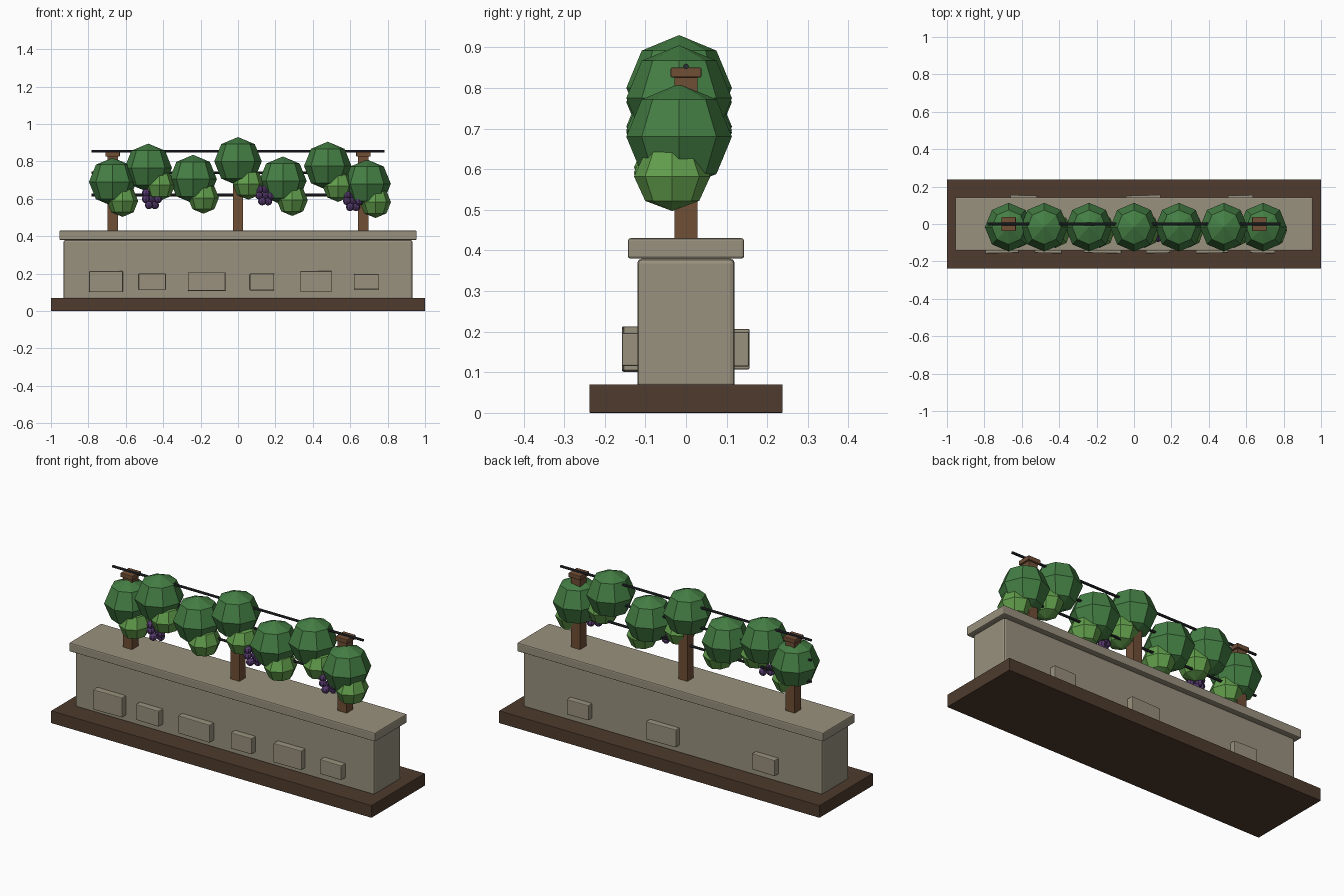
import bpy, math

if "Cube" in bpy.data.objects:
    bpy.data.objects.remove(bpy.data.objects["Cube"])


def material(name, rgb):
    m = bpy.data.materials.new(name)
    m.diffuse_color = [(c / 255 / 12.92 if c < 11 else ((c / 255 + 0.055) / 1.055) ** 2.4) for c in rgb] + [1]
    m.use_nodes = True
    m.node_tree.nodes["Principled BSDF"].inputs["Base Color"].default_value = m.diffuse_color
    return m


SOIL = material("dark soil", (78, 59, 46))
STONE = material("grey stone", (153, 145, 126))
WOOD = material("brown wood", (112, 78, 54))
WIRE = material("dark wire", (42, 45, 50))
LEAF = material("dark leaf", (68, 126, 68))
LIGHT = material("light leaf", (98, 158, 76))
GRAPE = material("purple grape", (86, 58, 110))


def finish(name, mat):
    o = bpy.context.object
    o.name = name
    o.data.materials.append(mat)
    return o


def box(name, x, y, z0, z1, w, d, mat, bevel=0.0, yaw=0.0):
    bpy.ops.mesh.primitive_cube_add(size=1, location=(x, y, (z0 + z1) / 2), rotation=(0, 0, yaw))
    o = finish(name, mat)
    o.scale = (w, d, z1 - z0)
    bpy.ops.object.transform_apply(location=False, rotation=False, scale=True)
    if bevel:
        b = o.modifiers.new("bevel", "BEVEL")
        b.width, b.segments = bevel, 2
    return o


def ball(name, loc, r, mat, seg=8, rings=4):
    bpy.ops.mesh.primitive_uv_sphere_add(segments=seg, ring_count=rings, radius=1, location=loc)
    o = finish(name, mat)
    o.scale = r
    return o


# base, wall and coping
box("soil_base", 0, 0, 0, 0.07, 2, 0.476, SOIL, 0.002)
box("wall", 0, 0, 0.06, 0.38, 1.866, 0.24, STONE, 0.012)
box("wall_cap", 0, 0, 0.38, 0.43, 1.91, 0.286, STONE, 0.006)

# protruding stones: x, z centre, width, height, yaw
for i, (x, z, w, h, a) in enumerate([(-0.706, 0.157, 0.18, 0.112, 0.02), (-0.458, 0.156, 0.145, 0.088, -0.02),
                                     (-0.167, 0.157, 0.20, 0.10, -0.02), (0.128, 0.155, 0.13, 0.09, 0.02),
                                     (0.417, 0.158, 0.173, 0.109, 0.02), (0.687, 0.156, 0.135, 0.082, -0.02)]):
    box(f"front_stone_{i}", x, -0.132, z - h / 2, z + h / 2, w, 0.048, STONE, 0.004, a)
for i, (x, z, w, h, a) in enumerate([(-0.59, 0.157, 0.145, 0.09, -0.03), (0.05, 0.157, 0.185, 0.10, 0.03),
                                     (0.57, 0.157, 0.135, 0.085, 0.02)]):
    box(f"back_stone_{i}", x, 0.130, z - h / 2, z + h / 2, w, 0.048, STONE, 0.004, a)

# trellis posts with caps
for i, x in enumerate((-0.67, 0, 0.67)):
    box(f"post_{i}", x, 0, 0.42, 0.83, 0.056, 0.056, WOOD)
    box(f"post_cap_{i}", x, 0, 0.826, 0.85, 0.076, 0.076, WOOD, 0.003)

# trellis wires
for i, z in enumerate((0.62, 0.74, 0.853)):
    bpy.ops.mesh.primitive_cylinder_add(vertices=8, radius=0.007, depth=1.565, location=(0, 0, z),
                                        rotation=(0, math.pi / 2, 0))
    finish(f"wire_{i}", WIRE)

# foliage: dark ball x, z and light ball x, z
for i, (x, z, lx, lz) in enumerate([(-0.67, 0.69, -0.617, 0.588), (-0.48, 0.765, -0.42, 0.673),
                                    (-0.24, 0.705, -0.185, 0.605), (0, 0.80, 0.055, 0.68),
                                    (0.24, 0.696, 0.29, 0.593), (0.48, 0.775, 0.535, 0.668),
                                    (0.69, 0.68, 0.735, 0.582)]):
    ball(f"foliage_{i}", (x, -0.017, z), (0.127, 0.13, 0.13), LEAF)
    ball(f"young_leaves_{i}", (lx, -0.034, lz), (0.083, 0.094, 0.085), LIGHT)

# grape clusters: rows narrowing downwards
for i, (x, z) in enumerate([(-0.46, 0.60), (0.145, 0.62), (0.615, 0.59)]):
    for row, n in enumerate((3, 3, 2)):
        for k in range(n):
            ball(f"grape_{i}_{row}_{k}", (x + (k - (n - 1) / 2) * 0.032, -0.075 + 0.022 * (k % 2), z + 0.03 - row * 0.032),
                 (0.022, 0.022, 0.022), GRAPE, 8, 6)
